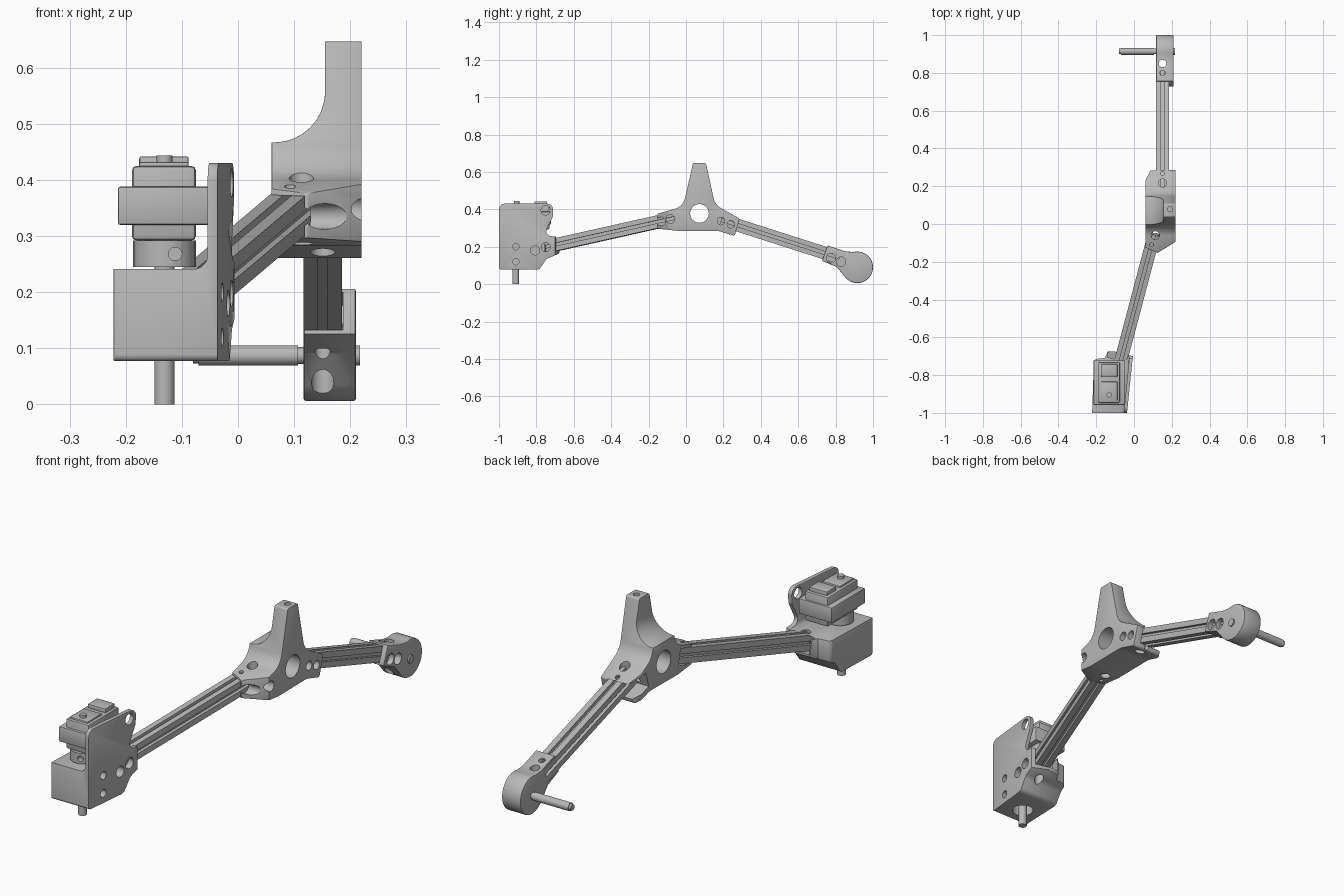
import bpy, bmesh
from math import cos, sin, pi, radians, atan
from mathutils import Matrix, Vector

old = bpy.data.objects.get("Cube")
if old:
    bpy.data.objects.remove(old)

GREY = bpy.data.materials.new("light_grey")
GREY.use_nodes = True
GREY.diffuse_color = (0.48, 0.48, 0.48, 1)
GREY.node_tree.nodes["Principled BSDF"].inputs["Base Color"].default_value = (0.48, 0.48, 0.48, 1)

PLACE = {"x": lambda u, v, w: (w, u, v),
         "y": lambda u, v, w: (u, w, v),
         "z": lambda u, v, w: (u, v, w)}


def arc(cx, cy, r, a0, a1, n):
    steps = [radians(a0 + (a1 - a0) * i / n) for i in range(n + 1)]
    return [(cx + r * cos(a), cy + r * sin(a)) for a in steps]


def rounded(corners, n=7):
    """Outline whose corners (u, v, radius) are replaced by smooth curves."""
    out = []
    for i, c in enumerate(corners):
        p = Vector(c[:2])
        if len(c) < 3:
            out.append(tuple(p))
            continue
        a = Vector(corners[i - 1][:2]) - p
        b = Vector(corners[(i + 1) % len(corners)][:2]) - p
        half = a.angle(b) / 2
        reach = min(c[2] * cos(half) / sin(half), a.length * 0.49, b.length * 0.49)
        r = reach * sin(half) / cos(half)
        centre = p + (a.normalized() + b.normalized()).normalized() * (r / sin(half))
        s = p + a.normalized() * reach - centre
        e = p + b.normalized() * reach - centre
        for k in range(n + 1):
            d = (s * (1 - k / n) + e * (k / n)).normalized() * r
            out.append(tuple(centre + d))
    return out


def prism(name, pts, axis, w0, w1, matrix=None):
    bm = bmesh.new()
    rings = [[bm.verts.new(PLACE[axis](u, v, w)) for u, v in pts] for w in (w0, w1)]
    bm.faces.new(rings[0])
    bm.faces.new(rings[1])
    for i in range(len(pts)):
        bm.faces.new((rings[0][i - 1], rings[0][i], rings[1][i], rings[1][i - 1]))
    if matrix:
        bm.transform(matrix)
    bmesh.ops.recalc_face_normals(bm, faces=bm.faces)
    me = bpy.data.meshes.new(name)
    bm.to_mesh(me)
    bm.free()
    me.materials.append(GREY)
    ob = bpy.data.objects.new(name, me)
    bpy.context.collection.objects.link(ob)
    return ob


def rod(name, u, v, r, axis, w0, w1):
    return prism(name, arc(u, v, r, 0, 345, 23), axis, w0, w1)


def box(name, x0, x1, y0, y1, z0, z1):
    return prism(name, [(x0, y0), (x1, y0), (x1, y1), (x0, y1)], "z", z0, z1)


def select(ob):
    bpy.ops.object.select_all(action="DESELECT")
    ob.select_set(True)
    bpy.context.view_layer.objects.active = ob


def combine(ob, tool, operation="DIFFERENCE"):
    select(ob)
    m = ob.modifiers.new("shape", "BOOLEAN")
    m.operation, m.object, m.solver = operation, tool, "EXACT"
    bpy.ops.object.modifier_apply(modifier=m.name)
    bpy.data.objects.remove(tool)


def soften(ob, width):
    select(ob)
    m = ob.modifiers.new("soft_edges", "BEVEL")
    m.width, m.segments, m.angle_limit = width, 2, radians(40)
    bpy.ops.object.modifier_apply(modifier=m.name)


def bores(ob, axis, w0, w1, holes):
    for u, v, r in holes:
        combine(ob, rod("bore", u, v, r, axis, w0, w1))


def finish(*obs):
    for ob in obs:
        select(ob)
        bpy.ops.object.shade_smooth_by_angle(angle=radians(30))


def along(start, end):
    """Frame with local z from start to end, x sideways and y upward."""
    a, b = Vector(start), Vector(end)
    d = (b - a).normalized()
    side = d.cross(Vector((0, 0, 1))).normalized()
    up = side.cross(d)
    m = Matrix((side, up, d)).transposed().to_4x4()
    return Matrix.Translation(a) @ m, (b - a).length


# Slotted beams
H, G, DEPTH = 0.034, 0.008, 0.014
section = []
for k in range(4):
    c, s = cos(k * pi / 2), sin(k * pi / 2)
    for u, v in ((H, -H), (H, -G), (H - DEPTH, -G), (H - DEPTH, G), (H, G)):
        section.append((u * c - v * s, u * s + v * c))
front_frame, front_len = along((-0.063, -0.698, 0.21), (0.085, -0.138, 0.335))
rear_frame, rear_len = along((0.151, 0.283, 0.313), (0.151, 0.743, 0.166))
finish(prism("front_beam", section, "z", -0.05, front_len + 0.09, front_frame),
       prism("rear_beam", section, "z", -0.1, rear_len + 0.08, rear_frame))


def pocket(ob, frame, w0, w1, opening=-0.15):
    """Channel around a beam, open on the inner side."""
    q = H + 0.002
    combine(ob, prism("pocket", [(opening, -q), (q, -q), (q, q), (opening, q)],
                      "z", w0, w1, frame))


# Middle joint with its tower
joint = prism("middle_joint", rounded([
    (0.037, 0.647, 0.01), (0.107, 0.647, 0.01), (0.155, 0.425, 0.08), (0.287, 0.35, 0.01),
    (0.26, 0.258, 0.01), (0.17, 0.285, 0.1), (-0.03, 0.283, 0.1), (-0.165, 0.298, 0.01),
    (-0.157, 0.375, 0.02), (-0.015, 0.415, 0.08)]), "x", 0.0, 0.3)
combine(joint, prism("footprint", [
    (0.06, -0.125), (0.124, -0.153), (0.22, -0.095), (0.22, 0.296), (0.093, 0.296),
    (0.06, 0.228)], "z", 0, 1), "INTERSECT")
combine(joint, prism("sweep", rounded([
    (-0.1, 0.467), (0.155, 0.467, 0.09), (0.155, 0.8), (-0.1, 0.8)], 10), "y", -0.5, 0.5))
soften(joint, 0.006)
pocket(joint, front_frame, front_len - 0.1, front_len + 0.09)
pocket(joint, rear_frame, -0.1, 0.1)
bores(joint, "x", -0.1, 0.4, [(0.072, 0.378, 0.05)])
bores(joint, "x", 0.1, 0.4, [(-0.134, 0.335, 0.023), (-0.083, 0.348, 0.023),
                             (0.187, 0.337, 0.02), (0.24, 0.32, 0.02)])
bores(joint, "z", 0.2, 0.5, [(0.151, 0.217, 0.022), (0.151, 0.268, 0.01),
                             (0.113, -0.06, 0.022), (0.093, -0.11, 0.01)])
bores(joint, "z", 0.6, 0.7, [(0.19, 0.078, 0.013)])

# Rear end bracket
end = prism("rear_bracket", [(0.727, 0.125), (0.805, 0.092)]
            + arc(0.916, 0.09, 0.084, -140, 105, 28)
            + [(0.85, 0.176), (0.757, 0.207)], "x", 0.117, 0.21)
soften(end, 0.004)
pocket(end, rear_frame, rear_len - 0.1, rear_len + 0.08)
bores(end, "x", 0.18, 0.3, [(0.775, 0.139, 0.025), (0.829, 0.12, 0.025)])
bores(end, "z", 0, 0.3, [(0.151, 0.8, 0.014), (0.151, 0.85, 0.02)])
for part, r, x0, x1 in (("rear_axle", 0.018, -0.07, 0.107), ("axle_tip", 0.014, -0.08, -0.07),
                        ("axle_neck", 0.015, 0.107, 0.12), ("axle_head", 0.018, 0.12, 0.217)):
    finish(rod(part, 0.914, 0.087, r, "x", x0, x1))

# Front bracket: low block with a tall, slightly turned side plate
mount = prism("front_bracket", rounded([
    (-1, 0.077, 0.012), (-1, 0.43, 0.03), (-0.708, 0.43, 0.035), (-0.712, 0.36, 0.03),
    (-0.76, 0.262, 0.025), (-0.685, 0.252, 0.01), (-0.675, 0.165, 0.01),
    (-0.745, 0.135, 0.04), (-0.785, 0.077, 0.03)]), "x", -0.4, 0.2)
combine(mount, prism("footprint", rounded([
    (-0.222, -1.01, 0.012), (-0.038, -1.01), (-0.006, -0.70), (-0.135, -0.667),
    (-0.155, -0.71), (-0.212, -0.715, 0.02)]), "z", 0, 1), "INTERSECT")
turn = Matrix.Translation((-0.054, -1, 0)) @ Matrix.Rotation(-atan(0.1), 4, "Z")
combine(mount, prism("upper_gap", rounded([
    (-0.4, 0.241), (0, 0.241, 0.025), (0, 0.7), (-0.4, 0.7)]), "y", -0.3, 0.6, turn))
soften(mount, 0.006)
pocket(mount, front_frame, -0.05, 0.1, -0.075)
bores(mount, "x", -0.075, 0.1, [(-0.75, 0.395, 0.025), (-0.807, 0.18, 0.024),
                               (-0.75, 0.198, 0.024), (-0.91, 0.2, 0.017),
                               (-0.91, 0.12, 0.017)])
bores(mount, "z", 0, 0.15, [(-0.131, -0.91, 0.045)])
bores(mount, "z", 0, 0.4, [(-0.078, -0.735, 0.02)])
finish(joint, end, mount)

# Motor standing on the front bracket
shaft = rod("motor_shaft", -0.131, -0.91, 0.018, "z", 0, 0.26)
collar = rod("motor_collar", -0.131, -0.9, 0.056, "z", 0.245, 0.292)
bores(collar, "y", -1, -0.93, [(-0.112, 0.268, 0.012)])
body = box("motor_body", -0.189, -0.075, -0.947, -0.73, 0.292, 0.425)
flange = box("motor_flange", -0.214, -0.05, -0.958, -0.722, 0.32, 0.388)
cap = box("motor_cap", -0.176, -0.088, -0.81, -0.742, 0.42, 0.442)
rim = box("motor_rim", -0.176, -0.088, -0.935, -0.835, 0.42, 0.432)
boss = rod("motor_boss", -0.131, -0.905, 0.014, "z", 0.42, 0.444)
for ob, w in ((body, 0.008), (flange, 0.004), (cap, 0.004), (rim, 0.003)):
    soften(ob, w)
finish(shaft, collar, body, flange, cap, rim, boss)
